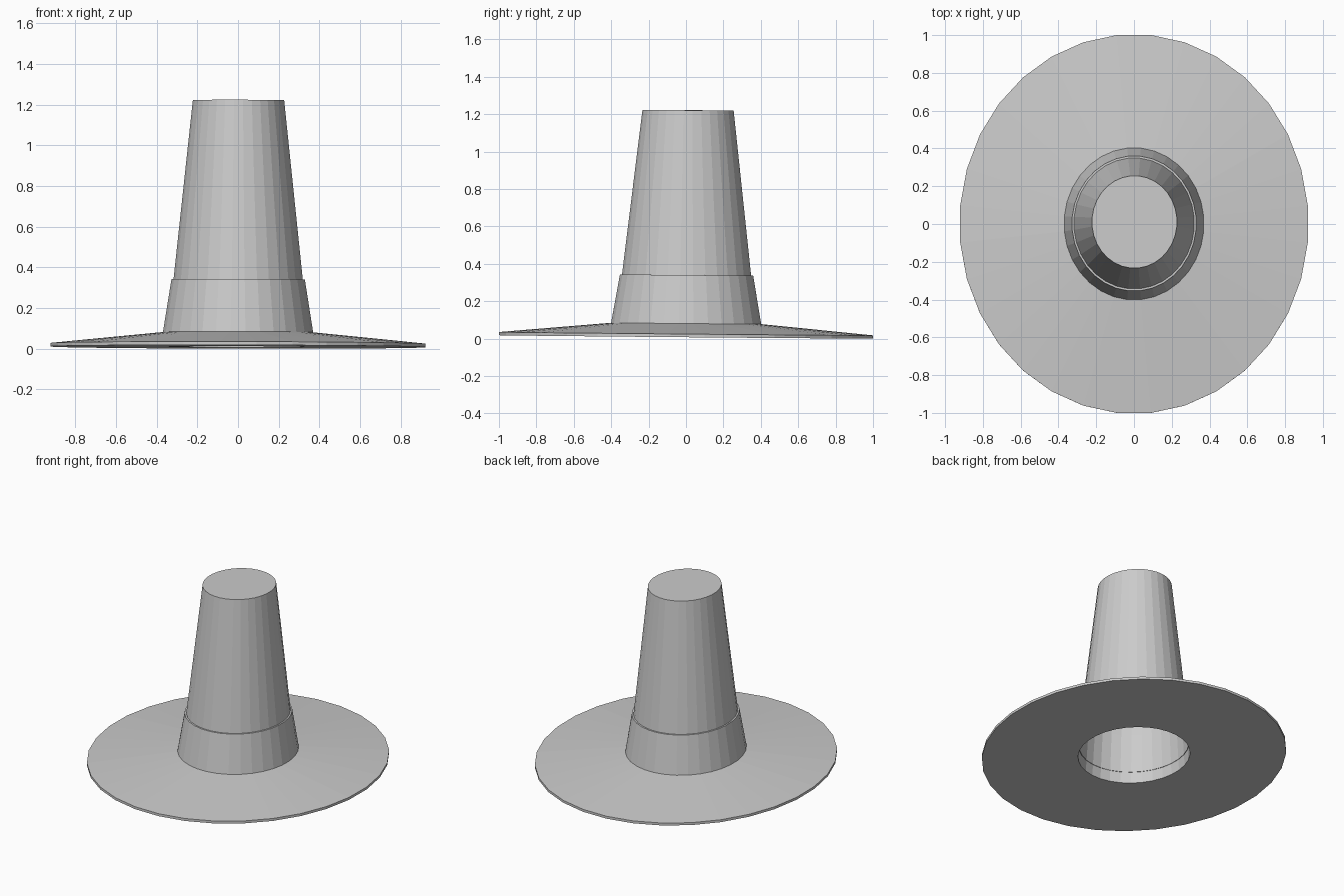
import bpy, bmesh, math
from mathutils import Matrix

if "Cube" in bpy.data.objects:
    bpy.data.objects.remove(bpy.data.objects["Cube"])

SIDES = 32
ASPECT = 0.92          # width / depth of the oval
TILT = Matrix.Rotation(-0.009, 4, 'X') @ Matrix.Rotation(0.002, 4, 'Y')
LIFT = Matrix.Translation((0, 0, 0.0095))


def lathe(name, profile, cap_top=False):
    """Oval ring surface from (depth radius, height) points."""
    bm = bmesh.new()
    rings = []
    for r, z in profile:
        ring = []
        for i in range(SIDES):
            a = 2 * math.pi * (i + 0.5) / SIDES
            ring.append(bm.verts.new((r * ASPECT * math.cos(a), r * math.sin(a), z)))
        rings.append(ring)
    for low, high in zip(rings, rings[1:]):
        for i in range(SIDES):
            j = (i + 1) % SIDES
            bm.faces.new((low[i], low[j], high[j], high[i]))
    if cap_top:
        bm.faces.new(rings[-1])
    bm.transform(LIFT @ TILT)
    mesh = bpy.data.meshes.new(name)
    bm.to_mesh(mesh)
    bm.free()
    obj = bpy.data.objects.new(name, mesh)
    bpy.context.collection.objects.link(obj)
    return obj


# Wide brim: flat underside, thin rim, gently rising top
lathe("brim", [(0.37, 0.0), (1.005, 0.0), (1.005, 0.017), (0.40, 0.072), (0.362, 0.075)])

# Tall tapered crown, hollow and open at the bottom
lathe("crown", [(0.37, 0.0), (0.347, 0.33), (0.245, 1.212)], cap_top=True)

# Band around the foot of the crown, with a narrow ledge on top
lathe("hat_band", [(0.403, 0.072), (0.358, 0.331), (0.347, 0.331)])
